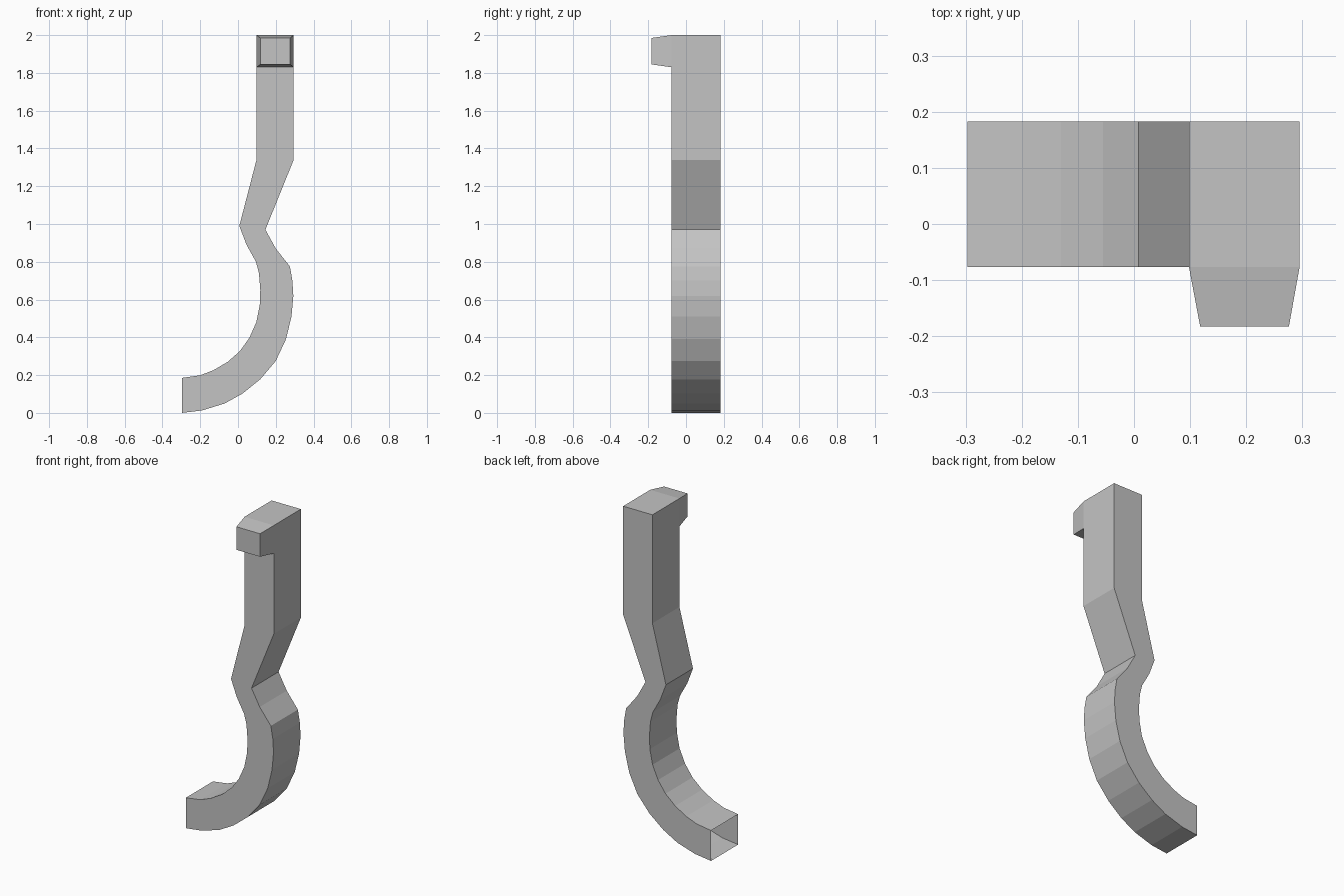
import bpy, bmesh

if "Cube" in bpy.data.objects:
    bpy.data.objects.remove(bpy.data.objects["Cube"])

grey = bpy.data.materials.new("plain grey")
grey.diffuse_color = (0.55, 0.55, 0.55, 1)
grey.use_nodes = True
grey.node_tree.nodes["Principled BSDF"].inputs["Base Color"].default_value = grey.diffuse_color

# Side profile (x, z): convex outer edge and concave inner edge, bottom to top
OUTER = [(-0.297, 0), (-0.19, 0.013), (-0.07, 0.05), (0.025, 0.103),
         (0.118, 0.178), (0.2, 0.275), (0.254, 0.39), (0.283, 0.51),
         (0.293, 0.62), (0.288, 0.70), (0.275, 0.775), (0.2, 0.87),
         (0.145, 0.97), (0.295, 1.34), (0.295, 1.83), (0.295, 2)]
INNER = [(-0.297, 0.185), (-0.2, 0.199), (-0.13, 0.226), (-0.055, 0.27),
         (0.01, 0.327), (0.06, 0.397), (0.097, 0.48), (0.115, 0.57),
         (0.118, 0.65), (0.111, 0.74), (0.095, 0.8), (0.045, 0.89),
         (0.007, 0.99), (0.098, 1.34), (0.098, 1.83), (0.098, 2)]
FRONT, BACK, TIP = -0.077, 0.183, -0.183

bm = bmesh.new()


def ring(y, pts):
    return [bm.verts.new((x, y, z)) for x, z in pts]


of, ob = ring(FRONT, OUTER), ring(BACK, OUTER)
inf, inb = ring(FRONT, INNER), ring(BACK, INNER)

# Bent bar: outer wall, inner wall, back and front strips (lower end stays open)
n = len(OUTER)
for i in range(n - 1):
    bm.faces.new((of[i], of[i + 1], ob[i + 1], ob[i]))
    bm.faces.new((inf[i], inb[i], inb[i + 1], inf[i + 1]))
    bm.faces.new((ob[i], ob[i + 1], inb[i + 1], inb[i]))
    if i < n - 2:
        bm.faces.new((of[i], inf[i], inf[i + 1], of[i + 1]))
bm.faces.new((of[-1], inf[-1], inb[-1], ob[-1]))

# Tapered nub at the top of the front
base = [of[-2], of[-1], inf[-1], inf[-2]]
tip = ring(TIP, [(0.276, 1.845), (0.276, 1.985), (0.118, 1.985), (0.118, 1.845)])
for i in range(4):
    j = (i + 1) % 4
    bm.faces.new((base[i], base[j], tip[j], tip[i]))
bm.faces.new(tip)

bmesh.ops.recalc_face_normals(bm, faces=bm.faces)
mesh = bpy.data.meshes.new("hooked_bar")
bm.to_mesh(mesh)
bm.free()
mesh.materials.append(grey)
bpy.context.collection.objects.link(bpy.data.objects.new("hooked_bar", mesh))
